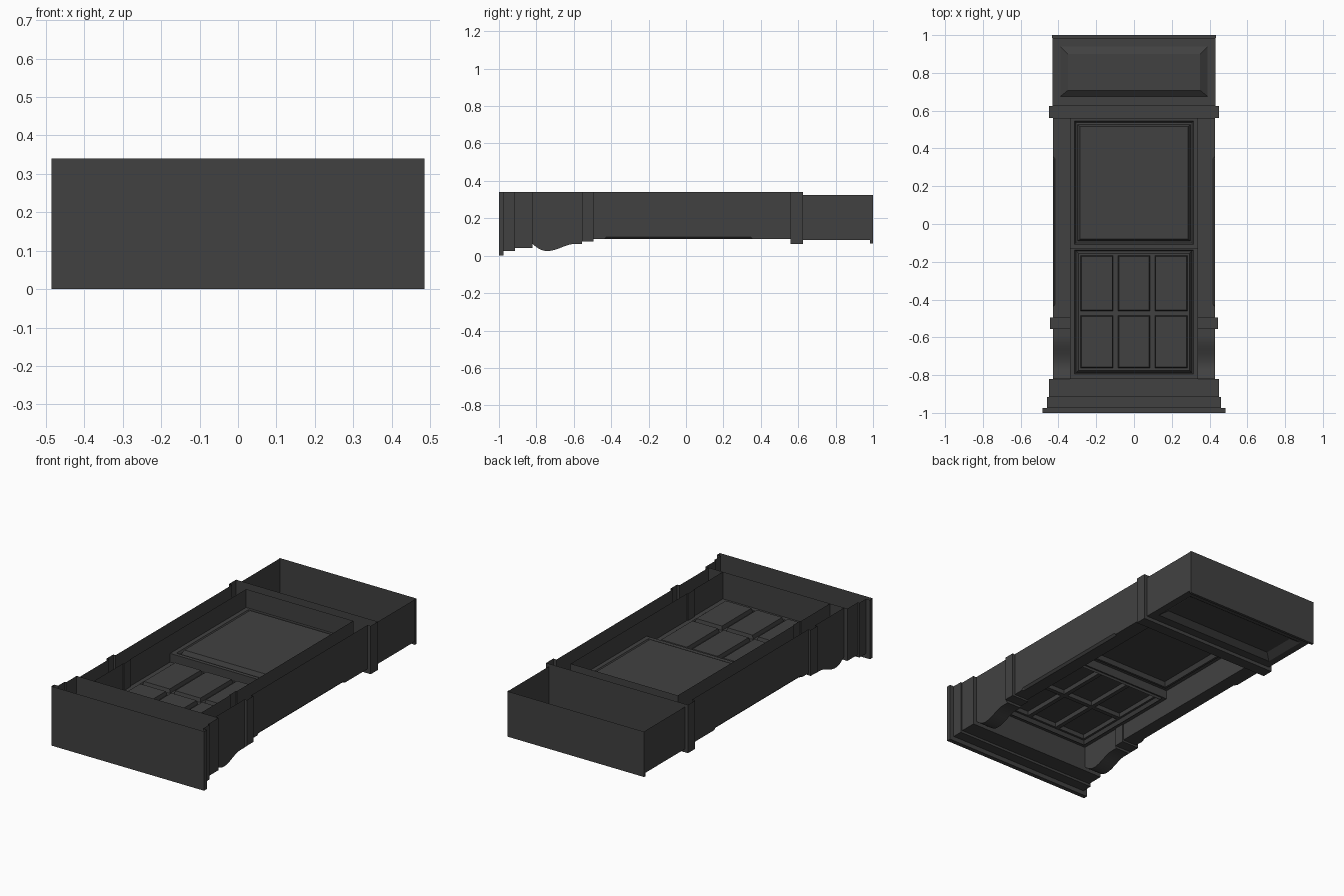
import bpy, bmesh, math

if "Cube" in bpy.data.objects:
    bpy.data.objects.remove(bpy.data.objects["Cube"])

TOP = 0.34
mat = bpy.data.materials.new("charcoal grey")
mat.diffuse_color = (0.053, 0.053, 0.053, 1)
mat.use_nodes = True
mat.node_tree.nodes["Principled BSDF"].inputs["Base Color"].default_value = mat.diffuse_color


def finish(name, bm):
    bmesh.ops.remove_doubles(bm, verts=bm.verts, dist=1e-5)
    bmesh.ops.dissolve_degenerate(bm, edges=bm.edges, dist=1e-5)
    bmesh.ops.recalc_face_normals(bm, faces=bm.faces)
    me = bpy.data.meshes.new(name)
    bm.to_mesh(me)
    bm.free()
    me.materials.append(mat)
    ob = bpy.data.objects.new(name, me)
    bpy.context.collection.objects.link(ob)
    bpy.ops.object.select_all(action='DESELECT')
    ob.select_set(True)
    bpy.context.view_layer.objects.active = ob
    bpy.ops.object.shade_smooth_by_angle(angle=math.radians(25))
    return ob


def face(bm, pts):
    return bm.faces.new([bm.verts.new(p) for p in pts])


def wall(bm, x0, x1, y, z0, z1):
    face(bm, [(x0, y, z0), (x1, y, z0), (x1, y, z1), (x0, y, z1)])


def loft(bm, sections, skip=()):
    """Join consecutive open sections with quads; skip holds (station, strip)."""
    for i, (a, b) in enumerate(zip(sections, sections[1:])):
        for j in range(len(a) - 1):
            pts = [a[j], a[j + 1], b[j + 1], b[j]]
            if (i, j) not in skip and len(set(pts)) > 2:
                face(bm, list(dict.fromkeys(pts)))


def trough(stations, top=TOP):
    """Full-width open-backed sections from (y, half width, front depth)."""
    return [[(-x, y, top), (-x, y, z), (x, y, z), (x, y, top)]
            for y, x, z in stations]


def rings(bm, rects, cap=True):
    """Nested rectangles (x0, x1, y0, y1, z) stepped into a panel."""
    loops = [[(a, c, z), (b, c, z), (b, d, z), (a, d, z), (a, c, z)]
             for a, b, c, d, z in rects]
    loft(bm, loops)
    if cap:
        face(bm, loops[-1][:4])


# Stepped cornice
bm = bmesh.new()
loft(bm, trough([(-1, .485, 0), (-.975, .485, 0), (-.975, .46, .026),
                 (-.915, .46, .026), (-.915, .45, .04), (-.82, .45, .04)]))
wall(bm, -.485, .485, -1, 0, TOP)
wall(bm, -.45, .45, -.82, .04, TOP)
finish("cornice", bm)

# Pilasters with scrolled bracket, capital and stop-chamfered shaft
st = []  # y, inner x, outer x, z, chamfer
N = 24
for i in range(N + 1):
    y = -.82 + .26 * i / N
    if y < -.742:
        z = .025 + .038 * ((-.742 - y) / .078) ** 2
    else:
        z = .044 - .019 * math.cos(math.pi * min(1, (y + .742) / .15))
    st.append((y, .34, .43, z, 0))
st += [(-.555, .34, .43, .063, 0), (-.555, .335, .445, .077, 0),
       (-.495, .335, .445, .077, 0), (-.495, .34, .43, .088, 0),
       (-.44, .34, .43, .088, 0), (-.425, .34, .43, .088, .012),
       (.345, .34, .43, .088, .012), (.36, .34, .43, .088, 0),
       (.56, .34, .43, .088, 0)]
for side, s in (("left", -1), ("right", 1)):
    bm = bmesh.new()
    loft(bm, [[(s * a, y, TOP), (s * a, y, z), (s * (b - c), y, z),
               (s * b, y, z + c), (s * b, y, TOP)] for y, a, b, z, c in st])
    finish(side + "_pilaster", bm)

# Base band below the cabinet
bm = bmesh.new()
loft(bm, trough([(.56, .43, .088), (.56, .45, .063), (.625, .45, .063)]))
wall(bm, -.34, .34, .56, .088, TOP)
wall(bm, -.45, .45, .625, .063, TOP)
finish("base_band", bm)

# Plinth with a sunken panel and a bottom lip
bm = bmesh.new()
loft(bm, trough([(.625, .432, .083), (.985, .432, .083),
                 (.985, .434, .065), (1, .434, .065)], .325), skip={(0, 1)})
wall(bm, -.434, .434, 1, .065, .325)
rings(bm, [(-.432, .432, .625, .985, .083), (-.39, .39, .675, .94, .083),
           (-.35, .35, .708, .90, .11)])
finish("plinth", bm)

# Lower solid door
D = .235
bm = bmesh.new()
rings(bm, [(-.34, .34, -.13, .56, D), (-.315, .315, -.108, .545, D),
           (-.308, .308, -.1, .537, D - .012), (-.298, .298, -.09, .527, D - .01),
           (-.285, .285, -.08, .515, D + .015)])
finish("lower_door", bm)

# Upper door frame with six sunken panes, standing proud of the lower door
U = .185
Z = U + .008
bm = bmesh.new()
wall(bm, -.34, .34, -.13, U, D)
xs = [-.295, -.283, -.11, -.085, .085, .11, .283, .295]
ys = [-.775, -.763, -.485, -.46, -.167, -.155]
rings(bm, [(-.34, .34, -.82, -.13, U), (-.315, .315, -.795, -.138, U),
           (-.306, .306, -.788, -.143, U - .012), (xs[0], xs[-1], ys[0], ys[-1], Z)],
      cap=False)
for i in range(7):
    for j in range(5):
        a, b, c, d = xs[i], xs[i + 1], ys[j], ys[j + 1]
        if i % 2 and j % 2:
            rings(bm, [(a, b, c, d, Z),
                       (a + .005, b - .005, c + .005, d - .005, Z + .022)])
        else:
            face(bm, [(a, c, Z), (b, c, Z), (b, d, Z), (a, d, Z)])
finish("upper_paned_door", bm)
